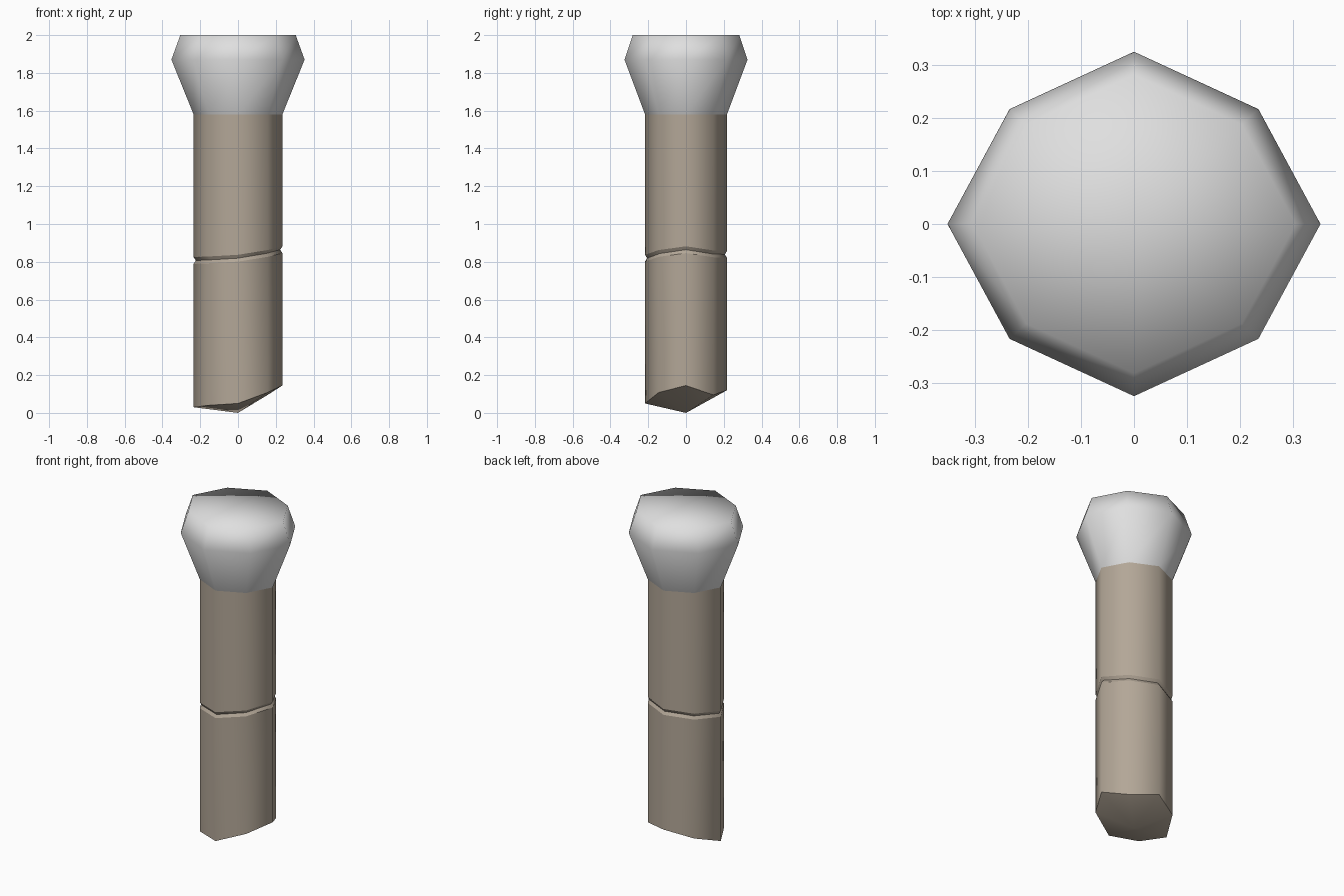
import bpy, bmesh

if "Cube" in bpy.data.objects:
    bpy.data.objects.remove(bpy.data.objects["Cube"])

# Octagon directions, counter-clockwise from +x (diagonals slightly pulled in)
D = 0.667
DIRS = [(1, 0), (D, D), (0, 1), (-D, D), (-1, 0), (-D, -D), (0, -1), (D, -D)]
RX, RY = 0.235, 0.217


def material(name, rgb):
    m = bpy.data.materials.new(name)
    m.diffuse_color = (*rgb, 1)
    m.use_nodes = True
    m.node_tree.nodes["Principled BSDF"].inputs["Base Color"].default_value = m.diffuse_color
    return m


def loft(name, rings, mat, sharp=(), bottom=None, top=None):
    """Skin rings of (scale, heights); cap with a fan to a centre height."""
    bm = bmesh.new()
    loops = []
    for s, zs in rings:
        loops.append([bm.verts.new((x * RX * s, y * RY * s, z))
                      for (x, y), z in zip(DIRS, zs)])
    for a, b in zip(loops, loops[1:]):
        for i in range(8):
            j = (i + 1) % 8
            bm.faces.new((a[i], a[j], b[j], b[i]))
    for loop, z in ((loops[0], bottom), (loops[-1], top)):
        if z is not None:
            c = bm.verts.new((0, 0, z))
            for i in range(8):
                bm.faces.new((loop[i], loop[(i + 1) % 8], c))
    bmesh.ops.recalc_face_normals(bm, faces=bm.faces)
    for f in bm.faces:
        f.smooth = True
    for k in sharp:
        for i in range(8):
            e = bm.edges.get((loops[k][i], loops[k][(i + 1) % 8]))
            e.smooth = False
    me = bpy.data.meshes.new(name)
    bm.to_mesh(me)
    bm.free()
    me.materials.append(mat)
    ob = bpy.data.objects.new(name, me)
    bpy.context.collection.objects.link(ob)
    return ob


tan = material("warm_grey", (0.45, 0.385, 0.31))
white = material("light_grey", (0.74, 0.74, 0.74))

# Shaft: uneven broken base and a thin wavy groove halfway up
base = [0.145, 0.095, 0.12, 0.08, 0.03, 0.04, 0.05, 0.108]
wave = [0.882, 0.86, 0.857, 0.842, 0.825, 0.828, 0.837, 0.862]
loft("shaft", [(1, base),
               (1, [z - 0.036 for z in wave]),
               (0.95, [z - 0.018 for z in wave]),
               (1, wave),
               (1, [1.58] * 8)], tan, sharp=(0, 1, 2, 3), bottom=0.0)

# Head: flared, softly shaded cap
loft("head", [(1, [1.58] * 8),
              (1.5, [1.87] * 8),
              (1.3, [2.0] * 8)], white, top=2.0)
